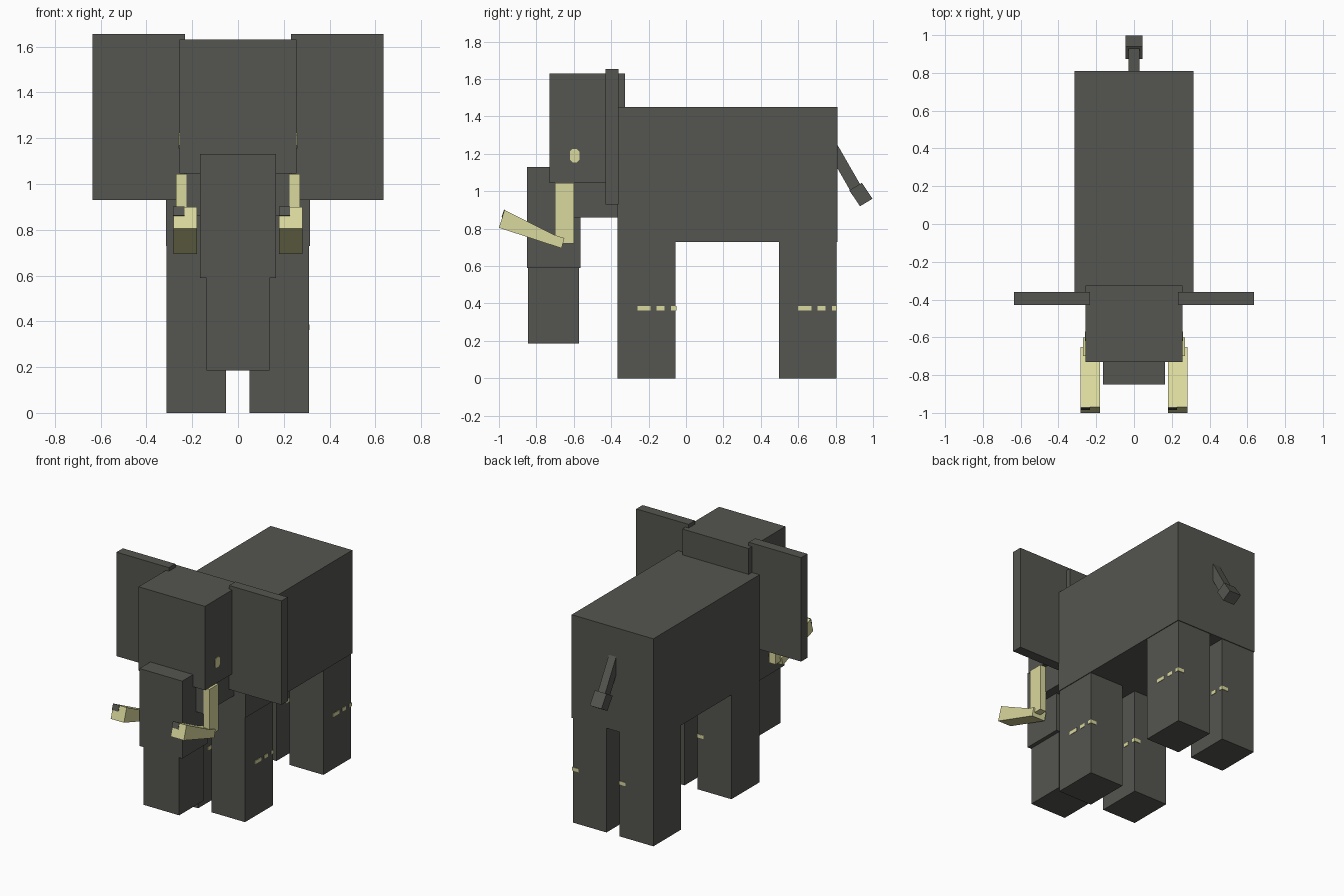
import bpy
import bmesh
from mathutils import Matrix, Vector

if "Cube" in bpy.data.objects:
    bpy.data.objects.remove(bpy.data.objects["Cube"])


def material(name, rgb):
    m = bpy.data.materials.new(name)
    m.diffuse_color = (*rgb, 1)
    m.use_nodes = True
    m.node_tree.nodes["Principled BSDF"].inputs["Base Color"].default_value = m.diffuse_color
    return m


GREY = material("hide grey", (0.09, 0.09, 0.08))
IVORY = material("ivory", (0.70, 0.69, 0.34))


def finish(name, bm, mat):
    bmesh.ops.recalc_face_normals(bm, faces=bm.faces)
    mesh = bpy.data.meshes.new(name)
    bm.to_mesh(mesh)
    bm.free()
    mesh.materials.append(mat)
    ob = bpy.data.objects.new(name, mesh)
    bpy.context.collection.objects.link(ob)
    return ob


def box(name, x, y, z, mat=GREY):
    """Box from its (min, max) range on each axis."""
    bm = bmesh.new()
    size = [r[1] - r[0] for r in (x, y, z)]
    mid = Vector([(r[0] + r[1]) / 2 for r in (x, y, z)])
    bmesh.ops.create_cube(bm, size=1, matrix=Matrix.Translation(mid) @ Matrix.Diagonal((*size, 1)))
    return finish(name, bm, mat)


def slab(name, x, profile, mat=GREY):
    """Side profile of (y, z) points extruded along x."""
    bm = bmesh.new()
    rings = [[bm.verts.new((px, y, z)) for y, z in profile] for px in x]
    bm.faces.new(rings[0])
    bm.faces.new(rings[1])
    n = len(profile)
    for i in range(n):
        j = (i + 1) % n
        bm.faces.new((rings[0][i], rings[0][j], rings[1][j], rings[1][i]))
    return finish(name, bm, mat)


def span(side, a, b):
    return tuple(sorted((side * a, side * b)))


# Body, head and trunk
box("body", (-0.315, 0.315), (-0.365, 0.81), (0.73, 1.45))
box("head", (-0.256, 0.256), (-0.73, -0.325), (1.045, 1.63))
box("jaw", (-0.225, 0.225), (-0.70, -0.36), (0.86, 1.046))
box("upper_trunk", (-0.165, 0.165), (-0.85, -0.565), (0.59, 1.13))
box("lower_trunk", (-0.138, 0.138), (-0.845, -0.573), (0.185, 0.59))

# Legs, each with a dashed band on the right face that wraps onto the rear
for pos, y0, y1 in (("front", -0.365, -0.055), ("back", 0.498, 0.805)):
    for label, x0, x1 in (("left", -0.312, -0.052), ("right", 0.05, 0.31)):
        leg = f"{pos}_{label}_leg"
        box(leg, (x0, x1), (y0, y1), (0, 0.731))
        for k, (a, b) in enumerate(((0.205, 0.135), (0.102, 0.06), (0.025, 0.0))):
            box(f"{leg}_dash_{k}", (x1 - 0.003, x1 + 0.003), (y1 - a, y1 - b),
                (0.363, 0.387), IVORY)
        box(f"{leg}_rear_dash", (x1 - 0.045, x1 + 0.003), (y1 - 0.003, y1 + 0.003),
            (0.363, 0.387), IVORY)

# Ears, eyes and tusks
CORNER = 0.012
for side, label in ((-1, "left"), (1, "right")):
    box(f"{label}_ear", span(side, 0.232, 0.636), (-0.43, -0.36), (0.93, 1.655))
    eye = []
    for sy, sz in ((1, 1), (-1, 1), (-1, -1), (1, -1)):
        corner = [(-0.595 + sy * 0.025, 1.19 + sz * (0.035 - CORNER)),
                  (-0.595 + sy * (0.025 - CORNER), 1.19 + sz * 0.035)]
        eye += corner if sy * sz > 0 else corner[::-1]
    slab(f"{label}_eye", span(side, 0.253, 0.259), eye, IVORY)
    box(f"{label}_tusk_root", span(side, 0.222, 0.27), (-0.70, -0.60), (0.72, 1.043), IVORY)
    tx = span(side, 0.18, 0.282)
    slab(f"{label}_tusk", tx,
         [(-1.0, 0.805), (-0.97, 0.90), (-0.70, 0.765), (-0.65, 0.75), (-0.665, 0.695)], IVORY)
    # dark chip on the tusk tip
    slab(f"{label}_tusk_tip_chip", (tx[0] - 0.001, tx[0] + 0.048),
         [(-0.986, 0.862), (-0.973, 0.902), (-0.968, 0.900), (-0.981, 0.860)])

# Tail and tuft
slab("tail", (-0.028, 0.028), [(0.80, 1.265), (0.935, 1.03), (0.88, 1.0), (0.80, 1.14)])
slab("tail_tuft", (-0.045, 0.045), [(0.873, 1.005), (0.94, 1.045), (0.997, 0.96), (0.93, 0.92)])
